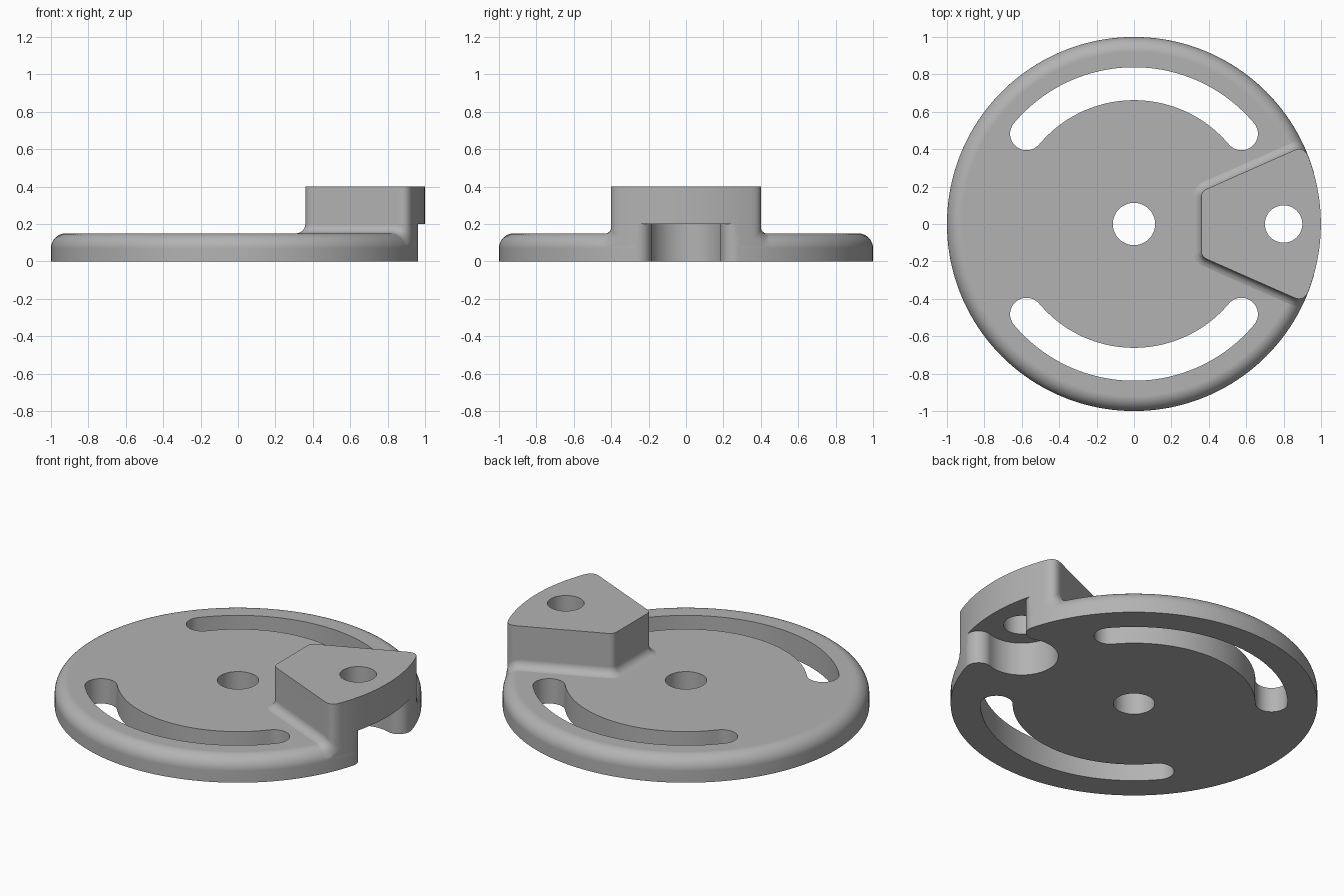
import bpy, bmesh
from math import sin, cos, pi, atan2, sqrt, hypot, radians
from mathutils import Vector

if "Cube" in bpy.data.objects:
    bpy.data.objects.remove(bpy.data.objects["Cube"], do_unlink=True)

HEIGHT, EDGE, FILLET = 0.15, 0.08, 0.05
RIM = 0.999
PIN = 0.8

grey = bpy.data.materials.new("plain grey")
grey.use_nodes = True
grey.diffuse_color = (0.45, 0.45, 0.45, 1)
grey.node_tree.nodes["Principled BSDF"].inputs["Base Color"].default_value = grey.diffuse_color


def arc(cx, cy, r, start, end, n):
    return [(cx + r * cos(start + (end - start) * i / n),
             cy + r * sin(start + (end - start) * i / n)) for i in range(n + 1)]


def loft(name, rings):
    """Closed solid through matching rings of 3D points."""
    bm = bmesh.new()
    loops = [[bm.verts.new(p) for p in ring] for ring in rings]
    n = len(loops[0])
    for low, high in zip(loops, loops[1:]):
        for i in range(n):
            j = (i + 1) % n
            bm.faces.new((low[i], low[j], high[j], high[i]))
    bm.faces.new(loops[0][::-1])
    bm.faces.new(loops[-1])
    bmesh.ops.recalc_face_normals(bm, faces=bm.faces)
    mesh = bpy.data.meshes.new(name)
    bm.to_mesh(mesh)
    bm.free()
    mesh.materials.append(grey)
    obj = bpy.data.objects.new(name, mesh)
    bpy.context.collection.objects.link(obj)
    return obj


def prism(name, outline, z0, z1):
    return loft(name, [[(x, y, z) for x, y in outline] for z in (z0, z1)])


def combine(target, tool, operation):
    mod = target.modifiers.new(operation, 'BOOLEAN')
    mod.object, mod.operation, mod.solver = tool, operation, 'EXACT'
    bpy.context.view_layer.objects.active = target
    bpy.ops.object.modifier_apply(modifier=mod.name)
    bpy.data.objects.remove(tool, do_unlink=True)


def disc_top(r):
    inset = max(0, r - (1 - EDGE))
    return HEIGHT - EDGE + sqrt(max(0, EDGE ** 2 - inset ** 2))


# Disc with a rounded upper rim
profile = [(1, 0)] + arc(1 - EDGE, HEIGHT - EDGE, EDGE, 0, pi / 2, 10)
disc = loft("slotted_disc", [[(x, y, z) for x, y in arc(0, 0, r, 0, 2 * pi, 160)[:-1]]
                             for r, z in profile])


# Raised wedge: half outline from the inner face to the rim, then mirrored
def rounded(p, a, b, t, n=8):
    p, a, b = Vector(p), Vector(a), Vector(b)
    start, end = p + (a - p).normalized() * t, p + (b - p).normalized() * t
    return [tuple(start * (1 - u) ** 2 + p * 2 * u * (1 - u) + end * u * u)
            for u in [i / n for i in range(n + 1)]]


inner, outer = (0.36, 0.175), (0.908, 0.417)
turn = atan2(outer[1], outer[0])
first = rounded(inner, (0.36, 0), outer, 0.03)
last = rounded(outer, inner, (RIM * cos(turn - 0.06), RIM * sin(turn - 0.06)), 0.06)
a, b = Vector(first[-1]), Vector(last[0])
side = [tuple(a.lerp(b, i / 20)) for i in range(1, 20)]
half = first + side + last + arc(0, 0, RIM, turn - 0.075, 0.01, 16)
outline = half + [(x, -y) for x, y in reversed(half)]


def flared(angle, sink=0):
    """Outline spread outward, following the disc surface and its rim."""
    spread, rise = FILLET * (1 - cos(angle)), FILLET * (1 - sin(angle))
    ring = []
    for i, (x, y) in enumerate(outline):
        px, py = outline[i - 1]
        qx, qy = outline[(i + 1) % len(outline)]
        tx, ty = qx - px, qy - py
        k = spread / hypot(tx, ty)
        x, y = x - ty * k, y + tx * k
        r = hypot(x, y)
        s = min(1, RIM / r)
        ring.append((x * s, y * s, disc_top(r * s) + rise - sink))
    return ring


skirt = [flared(radians(90) * i / 8, 0.003 if i == 8 else 0) for i in range(9)]
root = [(0.7 + (x - 0.7) * 0.9, y * 0.9, 0.04) for x, y, z in skirt[-1]]
wedge = loft("raised_wedge", [[(x, y, 0.4) for x, y in outline]] + skirt + [root])
combine(disc, wedge, 'UNION')

# Two curved slots
for s in (1, -1):
    lo, hi = radians(40), radians(140)
    slot = arc(0, 0, 0.838, lo, hi, 48)
    slot += arc(0.75 * cos(hi), 0.75 * sin(hi), 0.088, hi, hi + pi, 16)[1:-1]
    slot += arc(0, 0, 0.662, hi, lo, 48)
    slot += arc(0.75 * cos(lo), 0.75 * sin(lo), 0.088, lo + pi, lo + 2 * pi, 16)[1:-1]
    combine(disc, prism("slot_cutter", [(x, s * y) for x, y in slot], -0.1, 0.3), 'DIFFERENCE')

# Centre hole and wedge hole
for x, r in ((0, 0.113), (PIN, 0.1)):
    combine(disc, prism("hole_cutter", arc(x, 0, r, 0, 2 * pi, 48)[:-1], -0.1, 0.6), 'DIFFERENCE')

# Round pocket under the wedge, flaring open through the rim with rounded lips
pocket, lip = 0.2, 0.073
cx = (PIN ** 2 + (1 - lip) ** 2 - (pocket + lip) ** 2) / (2 * PIN)
cy = sqrt((1 - lip) ** 2 - cx ** 2)
flare = arc(cx, cy, lip, atan2(-cy, PIN - cx), atan2(cy, cx), 14)
flare.append((flare[-1][0] * 1.1, flare[-1][1] * 1.1))
meet = atan2(cy, cx - PIN)
shape = arc(PIN, 0, pocket, meet, 2 * pi - meet, 48)
shape += [(x, -y) for x, y in flare[1:]] + flare[:0:-1]
combine(disc, prism("pocket_cutter", shape, -0.1, 0.2), 'DIFFERENCE')

# Smooth curves, crisp edges
bpy.ops.object.select_all(action='DESELECT')
disc.select_set(True)
bpy.context.view_layer.objects.active = disc
bpy.ops.object.shade_smooth_by_angle(angle=radians(30))
normals = disc.modifiers.new("flat_face_normals", 'WEIGHTED_NORMAL')
normals.keep_sharp = True
